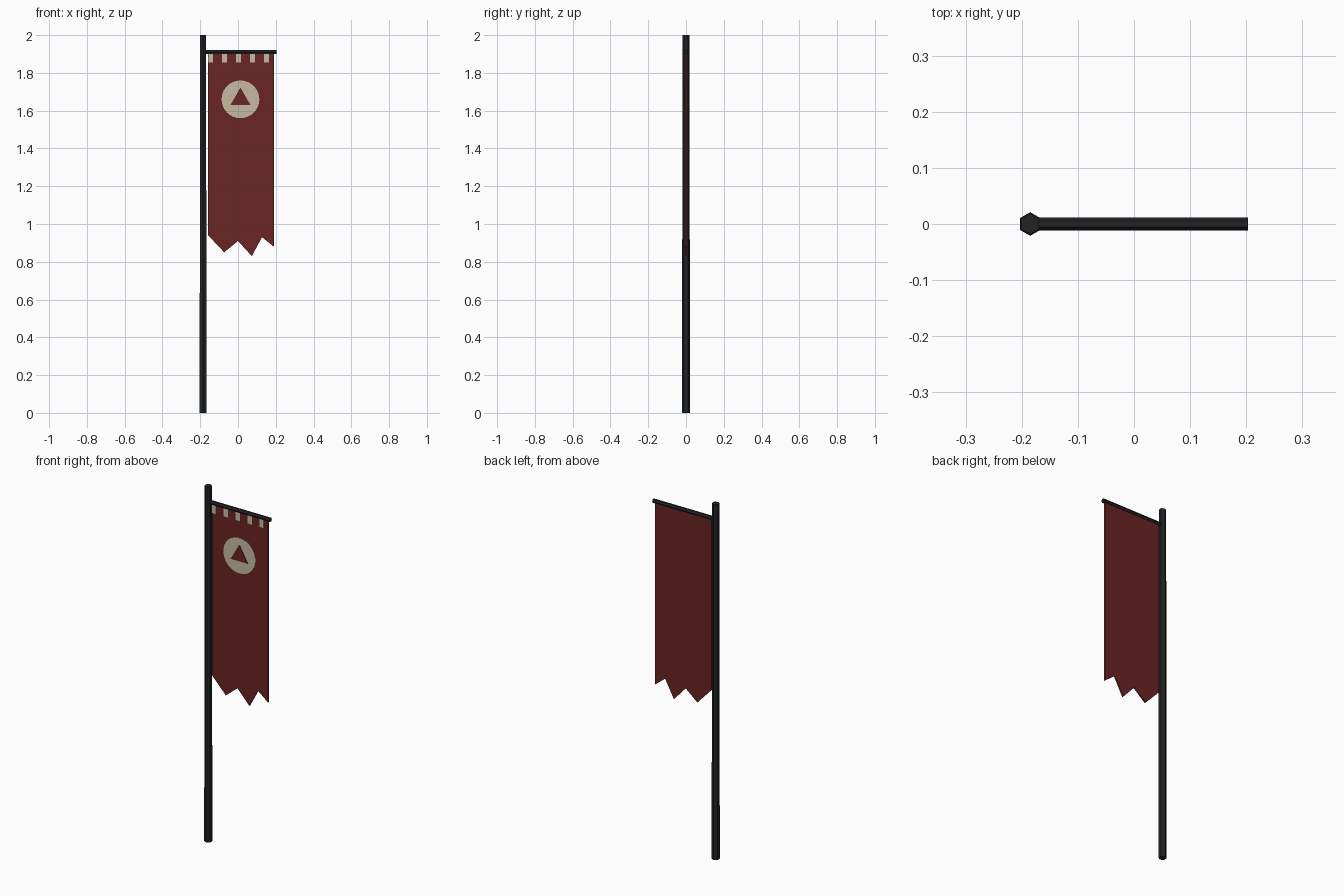
import bpy, bmesh
from math import sin, cos, pi
from mathutils import Matrix, Vector

cube = bpy.data.objects.get("Cube")
if cube:
    bpy.data.objects.remove(cube, do_unlink=True)


def material(name, rgb):
    m = bpy.data.materials.new(name)
    m.use_nodes = True
    m.diffuse_color = (*rgb, 1)
    bsdf = next(n for n in m.node_tree.nodes if n.type == 'BSDF_PRINCIPLED')
    bsdf.inputs["Base Color"].default_value = (*rgb, 1)
    return m


black = material("black_metal", (0.015, 0.017, 0.018))
red = material("dark_red_cloth", (0.147, 0.018, 0.018))
cream = material("cream_paint", (0.57, 0.49, 0.355))


def finish(name, bm, mat):
    bmesh.ops.recalc_face_normals(bm, faces=bm.faces)
    mesh = bpy.data.meshes.new(name)
    bm.to_mesh(mesh)
    bm.free()
    mesh.materials.append(mat)
    obj = bpy.data.objects.new(name, mesh)
    bpy.context.collection.objects.link(obj)
    return obj


def plate(name, outline, front, back, mat):
    """Flat sheet with an (x, z) outline, from y = front to y = back."""
    bm = bmesh.new()
    face = bm.faces.new([bm.verts.new((x, front, z)) for x, z in outline])
    new = bmesh.ops.extrude_face_region(bm, geom=[face])["geom"]
    verts = [v for v in new if isinstance(v, bmesh.types.BMVert)]
    bmesh.ops.translate(bm, verts=verts, vec=(0, back - front, 0))
    return finish(name, bm, mat)


def hex_rod(name, start, end, r1, r2, turn, mat):
    """Six-sided rod between two points, rotated about its own axis."""
    start, end = Vector(start), Vector(end)
    axis = end - start
    place = (Matrix.Translation((start + end) / 2)
             @ axis.to_track_quat('Z', 'Y').to_matrix().to_4x4()
             @ Matrix.Rotation(turn, 4, 'Z'))
    bm = bmesh.new()
    bmesh.ops.create_cone(bm, cap_ends=True, segments=6, radius1=r1,
                          radius2=r2, depth=axis.length, matrix=place)
    return finish(name, bm, mat)


def ngon(cx, cz, r, n):
    return [(cx + r * sin(2 * pi * i / n), cz + r * cos(2 * pi * i / n))
            for i in range(n)]


# Pole with a slight taper, and the arm holding the cloth
POLE_X = -0.185
hex_rod("pole", (POLE_X, 0, 0), (POLE_X, 0, 2), 0.021, 0.0185, 0, black)
pole = bpy.data.objects["pole"]
# Turn the pole so that its corners point to front and back
if max(v.co.y for v in pole.data.vertices) < 0.02:
    centre = Matrix.Translation((POLE_X, 0, 0))
    pole.data.transform(centre @ Matrix.Rotation(pi / 6, 4, 'Z') @ centre.inverted())
arm = hex_rod("cross_arm", (POLE_X, 0, 1.91), (0.203, 0, 1.91), 0.0115, 0.0115, 0, black)
# Turn the arm so that its top and bottom are flat
if max(v.co.y for v in arm.data.vertices) < 0.011:
    centre = Matrix.Translation((0, 0, 1.91))
    arm.data.transform(centre @ Matrix.Rotation(pi / 6, 4, 'X') @ centre.inverted())

# Hanging cloth with a torn lower edge
torn_edge = [(-0.16, 0.942), (-0.073, 0.85), (0.0, 0.91),
             (0.073, 0.83), (0.127, 0.93), (0.19, 0.88)]
plate("banner_cloth", torn_edge + [(0.19, 1.905), (-0.16, 1.905)], -0.004, 0.004, red)

# Round emblem with a triangle, on the front only
plate("emblem_disc", ngon(0.013, 1.66, 0.1, 32), -0.006, -0.003, cream)
plate("emblem_triangle", ngon(0.013, 1.66, 0.062, 3), -0.008, -0.005, red)

# Row of painted tabs below the arm
for i in range(5):
    x = -0.146 + i * 0.0742
    plate(f"top_tab_{i + 1}", [(x - 0.0135, 1.855), (x + 0.0135, 1.855),
                               (x + 0.0135, 1.905), (x - 0.0135, 1.905)],
          -0.006, -0.003, cream)
